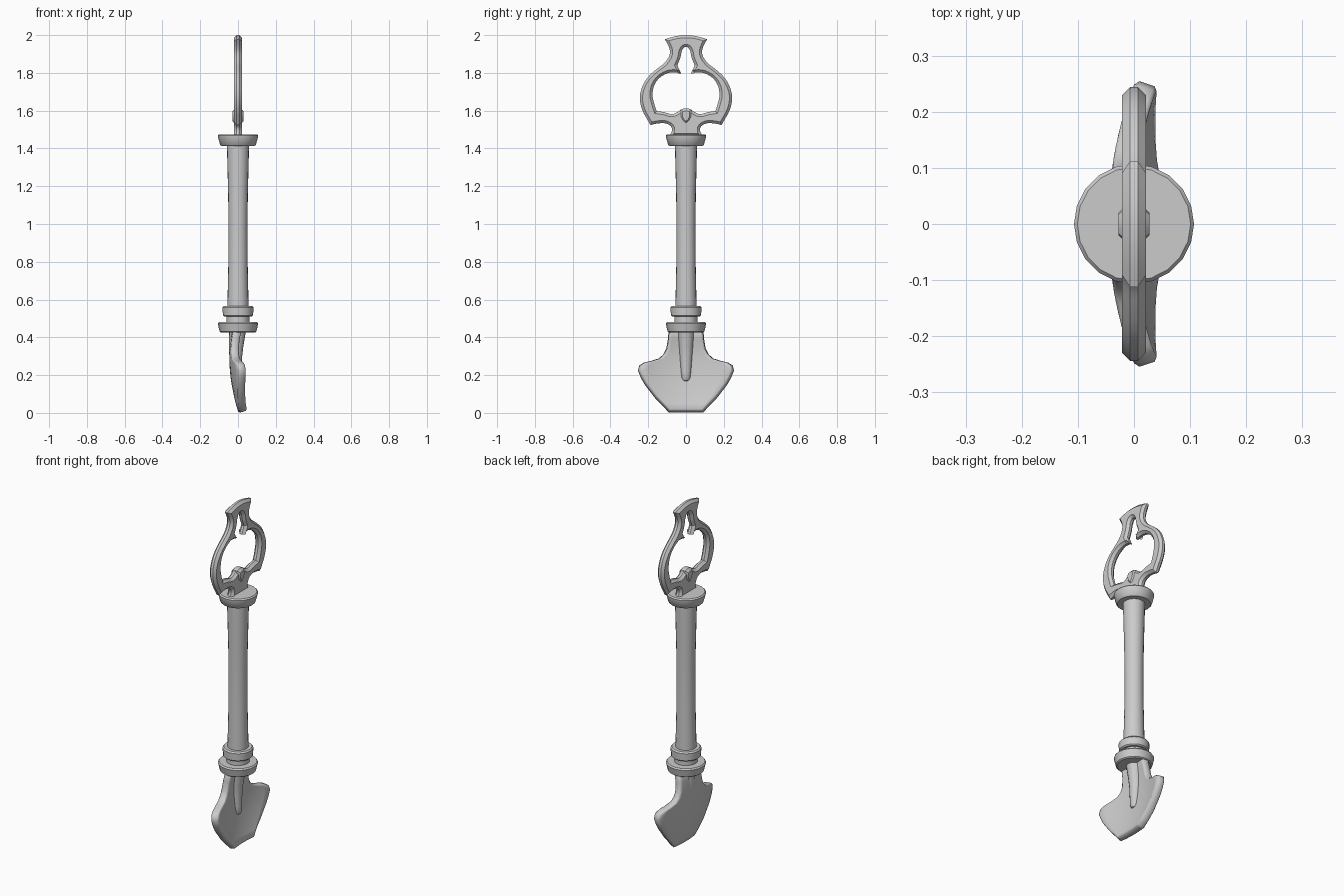
import bpy, bmesh, math

if "Cube" in bpy.data.objects:
    bpy.data.objects.remove(bpy.data.objects["Cube"])


def finish(ob, angle=35):
    bpy.ops.object.select_all(action='DESELECT')
    ob.select_set(True)
    bpy.context.view_layer.objects.active = ob
    bpy.ops.object.shade_smooth_by_angle(angle=math.radians(angle))


def mesh_object(name, bm):
    bmesh.ops.recalc_face_normals(bm, faces=bm.faces)
    me = bpy.data.meshes.new(name)
    bm.to_mesh(me)
    bm.free()
    ob = bpy.data.objects.new(name, me)
    bpy.context.collection.objects.link(ob)
    return ob


def lathe(name, profile, sides=20):
    """profile rows: radius, height, optional x offset of the ring centre"""
    bm = bmesh.new()
    rings = []
    for row in profile:
        r, z = row[:2]
        cx = row[2] if len(row) > 2 else 0
        rings.append([bm.verts.new((cx + r * math.cos(math.tau * i / sides),
                                    r * math.sin(math.tau * i / sides), z))
                      for i in range(sides)])
    for a, b in zip(rings, rings[1:]):
        for i in range(sides):
            j = (i + 1) % sides
            bm.faces.new((a[i], a[j], b[j], b[i]))
    bm.faces.new(rings[0])
    bm.faces.new(rings[-1])
    ob = mesh_object(name, bm)
    finish(ob)
    return ob


def plate(name, outlines, extrude, bevel):
    """Mirrored half outlines (y, z, is_corner) filled as a chamfered plate facing x"""
    cu = bpy.data.curves.new(name, 'CURVE')
    cu.dimensions = '2D'
    cu.fill_mode = 'BOTH'
    cu.extrude, cu.bevel_depth, cu.bevel_resolution = extrude, bevel, 0
    cu.offset = -bevel
    cu.resolution_u = 3
    for half in outlines:
        pts = half + [(-y, z, c) for y, z, c in reversed(half) if y > 0]
        sp = cu.splines.new('BEZIER')
        sp.bezier_points.add(len(pts) - 1)
        sp.use_cyclic_u = True
        for p, (y, z, corner) in zip(sp.bezier_points, pts):
            p.co = (y, z, 0)
            p.handle_left_type = p.handle_right_type = 'VECTOR' if corner else 'AUTO'
    ob = bpy.data.objects.new(name, cu)
    bpy.context.collection.objects.link(ob)
    ob.rotation_euler = (math.pi / 2, 0, math.pi / 2)
    bpy.ops.object.select_all(action='DESELECT')
    ob.select_set(True)
    bpy.context.view_layer.objects.active = ob
    bpy.ops.object.convert(target='MESH')
    ob = bpy.context.view_layer.objects.active
    finish(ob, 30)
    return ob


# Shaft and its collars
lathe("shaft", [(.056, .50), (.056, .57), (.051, .80), (.05, .98), (.052, 1.15), (.059, 1.43)])
lathe("top_collar", [(.088, 1.414), (.095, 1.42), (.106, 1.46), (.107, 1.468), (.101, 1.475)])
lathe("upper_ring", [(.073, .51), (.08, .516), (.082, .558), (.075, .566)])
lathe("ring_neck", [(.062, .47), (.062, .52)])
lathe("lower_collar", [(.09, .425), (.097, .43), (.107, .472), (.101, .48)])

# Pierced handle
outer = [(0, 2.0, 0), (.06, 1.993, 0), (.112, 1.978, 1), (.088, 1.93, 0), (.086, 1.90, 0),
         (.11, 1.857, 0), (.153, 1.822, 0), (.206, 1.772, 0), (.236, 1.715, 0),
         (.244, 1.66, 0), (.23, 1.60, 0), (.203, 1.55, 0), (.188, 1.524, 1),
         (.15, 1.532, 0), (.10, 1.53, 0), (.074, 1.505, 0), (.088, 1.465, 1)]
hole = [(0, 1.937, 0), (.015, 1.93, 0), (.03, 1.88, 0), (.046, 1.84, 1), (.034, 1.815, 0),
        (.026, 1.797, 1), (.07, 1.803, 0), (.116, 1.79, 0), (.16, 1.75, 0), (.177, 1.69, 0),
        (.166, 1.63, 0), (.155, 1.598, 1), (.115, 1.592, 0), (.07, 1.582, 0),
        (.03, 1.603, 1), (0, 1.606, 0)]
plate("handle", [outer, hole], .007, .014)

# Shield-shaped boss at the base of the handle opening
boss = [(0, 1.613, 0), (.028, 1.606, 1), (.034, 1.58, 0), (.022, 1.545, 0), (0, 1.527, 1)]
plate("handle_boss", [boss], .014, .014)

# Dished blade, hollow towards +x
rows = [(.44, .09), (.39, .094), (.34, .102), (.31, .117), (.288, .142), (.275, .185),
        (.266, .22), (.252, .243), (.225, .25), (.19, .236), (.155, .217),
        (.085, .164), (.045, .125), (.007, .09)]
cols = 12
bm = bmesh.new()
grid = []
for z, w in rows:
    line = []
    for i in range(cols + 1):
        y = w * (2 * i / cols - 1)
        x = -.025 + .045 * (y / .25) ** 2
        x += .05 * ((.3 - z) / .3) ** 2 if z < .3 else .015 * ((z - .3) / .13) ** 2
        line.append(bm.verts.new((min(x, .029), y, z)))
    grid.append(line)
for a, b in zip(grid, grid[1:]):
    for i in range(cols):
        bm.faces.new((a[i], a[i + 1], b[i + 1], b[i]))
blade = mesh_object("blade", bm)
sol = blade.modifiers.new("thickness", 'SOLIDIFY')
sol.thickness, sol.offset = .042, 0
bev = blade.modifiers.new("edge", 'BEVEL')
bev.width, bev.segments = .011, 1
bev.limit_method, bev.angle_limit = 'ANGLE', math.radians(55)
finish(blade, 30)

# Tapered tang running down the blade
lathe("tang", [(.008, .166, -.005), (.018, .172, -.005), (.025, .188, -.005), (.028, .22, -.008),
               (.034, .30, -.012), (.038, .35, -.01), (.045, .44, -.002)], 16)
